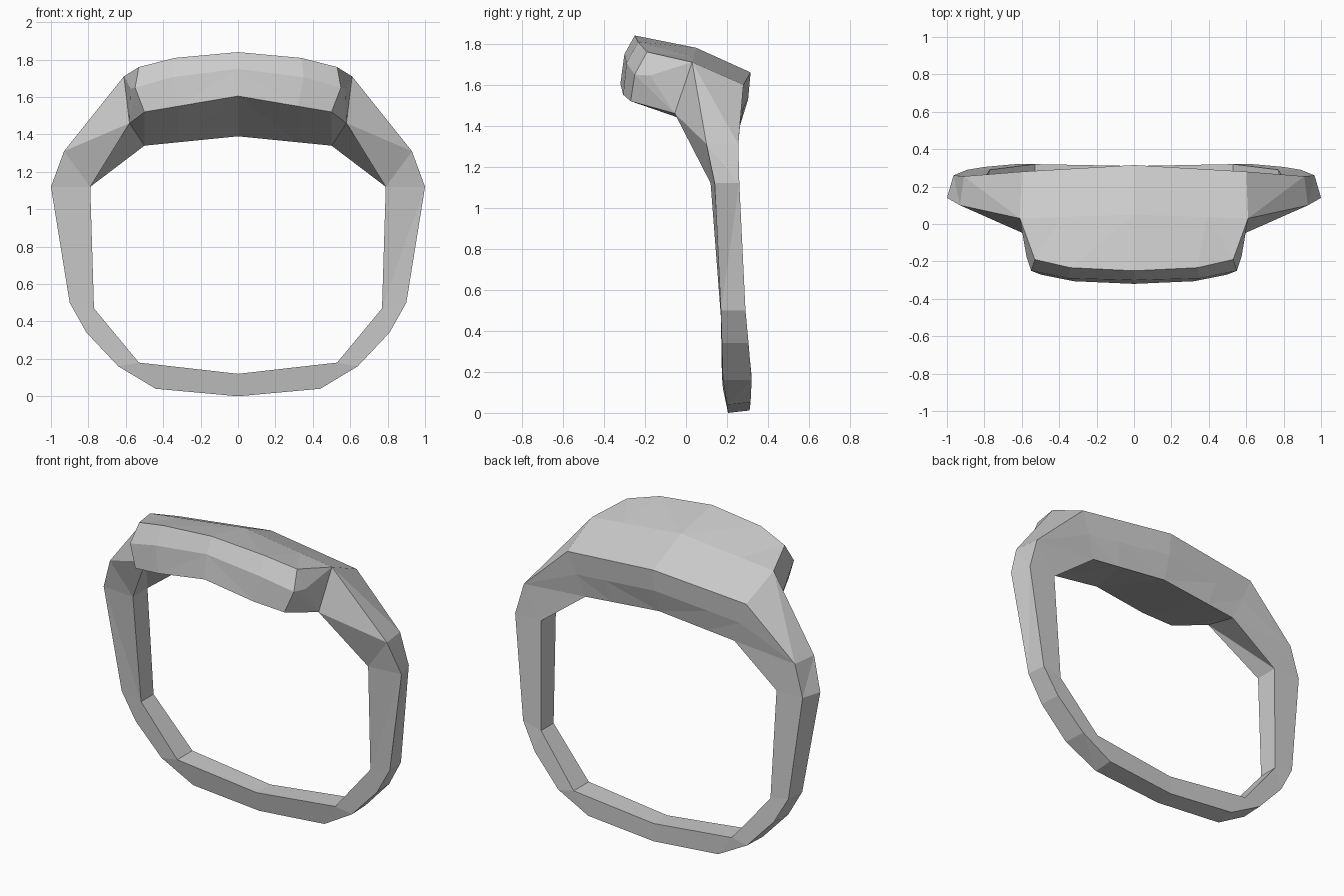
import bpy, bmesh
from mathutils import Vector as V

if "Cube" in bpy.data.objects:
    bpy.data.objects.remove(bpy.data.objects["Cube"])

bm = bmesh.new()


def face(*pts):
    """Add a face from points, splitting it into a fan so facets stay crisp."""
    pts = [V(p) for p in pts]
    if len(pts) == 4:
        n1 = (pts[1] - pts[0]).cross(pts[2] - pts[0])
        n2 = (pts[2] - pts[0]).cross(pts[3] - pts[0])
        if n1.length > 1e-6 and n2.length > 1e-6 and n1.angle(n2) < 0.05:
            bm.faces.new([bm.verts.new(p) for p in pts])
            return
    for a, b in zip(pts[1:], pts[2:]):
        if (a - pts[0]).cross(b - pts[0]).length > 1e-6:
            bm.faces.new([bm.verts.new(p) for p in (pts[0], a, b)])


# Lower strap stations: outer x, z, inner x, z, outer front y, inner front y, back y
strap = [
    (0, 0, 0, .12, .205, .18, .31),
    (.44, .04, .53, .18, .20, .175, .315),
    (.64, .16, .53, .18, .18, .175, .32),
    (.81, .34, .77, .47, .175, .17, .305),
    (.90, .50, .77, .47, .17, .17, .29),
    (1.0, 1.12, .79, 1.12, .14, .12, .26),
]
rings = []
for xo, zo, xi, zi, yo, yi, yb in strap:
    back_x = xo - .035 if zo > 1 else xo * .99
    back_y = .29 if xi == .77 else .32 if xi == .53 else yb
    rings.append([(xo, yo, zo), (back_x, yb, zo + (.012 if zo < .1 else 0)),
                  (xi, back_y, zi), (xi, yi, zi)])
for a, b in zip(rings, rings[1:]):
    for i in range(4):
        j = (i + 1) % 4
        face(a[i], b[i], b[j], a[j])

# Hood stations, each looping from top back, over the front, to the underside
centre = [(0, .315, 1.66), (0, .05, 1.78), (0, -.25, 1.84), (0, -.30, 1.75),
          (0, -.32, 1.605), (0, .26, 1.39), (0, .303, 1.53)]
side = [(.60, .28, 1.60), (.61, .03, 1.71), (.53, -.19, 1.76), (.55, -.25, 1.65),
        (.50, -.27, 1.52), (.50, .25, 1.34), (.55, .27, 1.47)]
middle = []
for i, (c, s) in enumerate(zip(centre, side)):
    p = V(c).lerp(V(s), .64)
    if i in (2, 3):
        p += V((0, -.022, .02))
    if i == 4:
        p.y -= .018
    middle.append(p)
for a, b in ((centre, middle), (middle, side)):
    for i in range(7):
        j = (i + 1) % 7
        face(a[i], b[i], b[j], a[j])

# Hood cheek and its join to the strap
back, top, brow, nose, lip, inner, rear = side
cheek, jaw = (.575, -.175, 1.645), (.58, -.055, 1.46)
elbow, elbow_back = (.93, .10, 1.31), (.91, .255, 1.31)
out_f, out_b, in_b, in_f = rings[-1]
face(brow, nose, cheek)
face(nose, lip, jaw, cheek)
face(brow, cheek, top)
face(cheek, jaw, top)
face(lip, inner, jaw)
face(top, jaw, elbow)
face(jaw, in_f, elbow)
face(in_f, out_f, elbow)
face(top, elbow, elbow_back, back)
face(elbow, out_f, out_b, elbow_back)
face(elbow_back, out_b, in_b, inner, rear, back)
face(jaw, inner, in_b, in_f)

# Mirror the half across x and weld everything
dup = bmesh.ops.duplicate(bm, geom=bm.verts[:] + bm.edges[:] + bm.faces[:])
for v in dup["geom"]:
    if isinstance(v, bmesh.types.BMVert):
        v.co.x *= -1
bmesh.ops.remove_doubles(bm, verts=bm.verts[:], dist=.0005)
bmesh.ops.recalc_face_normals(bm, faces=bm.faces[:])
mesh = bpy.data.meshes.new("hooded_frame")
bm.to_mesh(mesh)
bm.free()
bpy.context.collection.objects.link(bpy.data.objects.new("hooded_frame", mesh))
